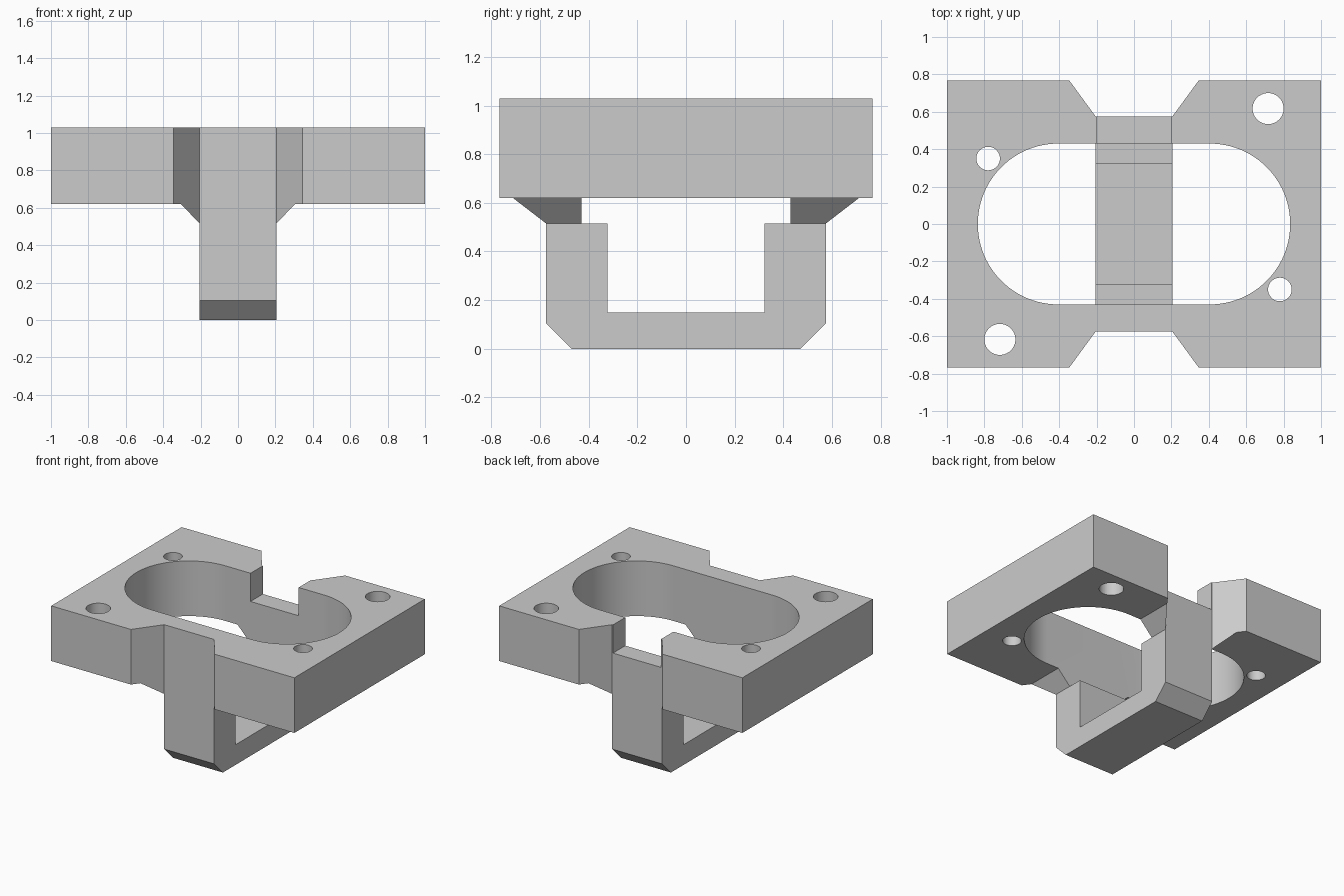
import bpy, bmesh
from math import sin, cos, pi, radians

cube = bpy.data.objects.get("Cube")
if cube:
    bpy.data.objects.remove(cube, do_unlink=True)

grey = bpy.data.materials.new("light grey")
grey.use_nodes = True
grey.diffuse_color = (0.6, 0.6, 0.6, 1)
grey.node_tree.nodes["Principled BSDF"].inputs["Base Color"].default_value = grey.diffuse_color


def prism(name, axis, outline, low, high):
    """Extrude a flat outline along one axis, from low to high."""
    place = {"x": lambda u, v, t: (t, u, v),
             "y": lambda u, v, t: (u, t, v),
             "z": lambda u, v, t: (u, v, t)}[axis]
    bm = bmesh.new()
    ends = [[bm.verts.new(place(u, v, t)) for u, v in outline] for t in (low, high)]
    for end in ends:
        bm.faces.new(end)
    count = len(outline)
    for i in range(count):
        j = (i + 1) % count
        bm.faces.new((ends[0][i], ends[0][j], ends[1][j], ends[1][i]))
    bmesh.ops.recalc_face_normals(bm, faces=bm.faces)
    mesh = bpy.data.meshes.new(name)
    bm.to_mesh(mesh)
    bm.free()
    mesh.materials.append(grey)
    obj = bpy.data.objects.new(name, mesh)
    bpy.context.collection.objects.link(obj)
    return obj


def combine(target, tool, operation):
    """Apply a boolean and discard the tool."""
    mod = target.modifiers.new("boolean", "BOOLEAN")
    mod.operation, mod.solver, mod.object = operation, "EXACT", tool
    bpy.context.view_layer.objects.active = target
    bpy.ops.object.modifier_apply(modifier=mod.name)
    bpy.data.objects.remove(tool, do_unlink=True)


def arc(x, y, radius, start, end, steps):
    angles = [start + (end - start) * i / steps for i in range(steps + 1)]
    return [(x + radius * cos(a), y + radius * sin(a)) for a in angles]


def mirrored(half):
    """Close an outline by mirroring it in its first coordinate."""
    return half + [(-u, v) for u, v in reversed(half)]


TOP, UNDER, NECK = 1.03, 0.62, 0.515
HALF_W, HALF_D, ARM = 1.0, 0.766, 0.205

# Plate with the flared neck beneath it
body = prism("bracket_body", "y", mirrored(
    [(ARM, NECK), (0.305, UNDER), (HALF_W, UNDER), (HALF_W, TOP)]), -HALF_D, HALF_D)

# Tapered recesses in the front and back edges
for side in (-1, 1):
    slope = (0.345 - ARM) / (HALF_D - 0.575)
    outer = HALF_D + 0.1
    recess = mirrored([(ARM, side * 0.575), (ARM + slope * (outer - 0.575), side * outer)])
    combine(body, prism("recess_cutter", "z", recess, 0.4, 1.2), "DIFFERENCE")

# Long round-ended opening
opening = arc(0.405, 0, 0.43, -pi / 2, pi / 2, 48) + arc(-0.405, 0, 0.43, pi / 2, 1.5 * pi, 48)
combine(body, prism("opening_cutter", "z", opening, 0.4, 1.2), "DIFFERENCE")

# Notch through the back wall
notch = mirrored([(0.198, 0.82), (0.198, 1.2)])
combine(body, prism("notch_cutter", "y", notch, 0.3, 0.7), "DIFFERENCE")

# Two large and two small holes, placed point-symmetrically
for side in (-1, 1):
    for x, y, radius in ((0.717, 0.617, 0.083), (-0.78, 0.35, 0.063)):
        ring = arc(side * x, side * y, radius, 0, 2 * pi, 40)[:-1]
        combine(body, prism("hole_cutter", "z", ring, 0.4, 1.2), "DIFFERENCE")

# U-shaped cradle with chamfered lower corners
cradle = mirrored([(0.47, 0), (0.575, 0.105), (0.575, NECK), (0.322, NECK), (0.322, 0.15)])
combine(body, prism("cradle", "x", cradle, -ARM, ARM), "UNION")

# Keep corners crisp and the bores smooth
bpy.ops.object.select_all(action="DESELECT")
body.select_set(True)
bpy.context.view_layer.objects.active = body
bpy.ops.object.shade_smooth_by_angle(angle=radians(25))
